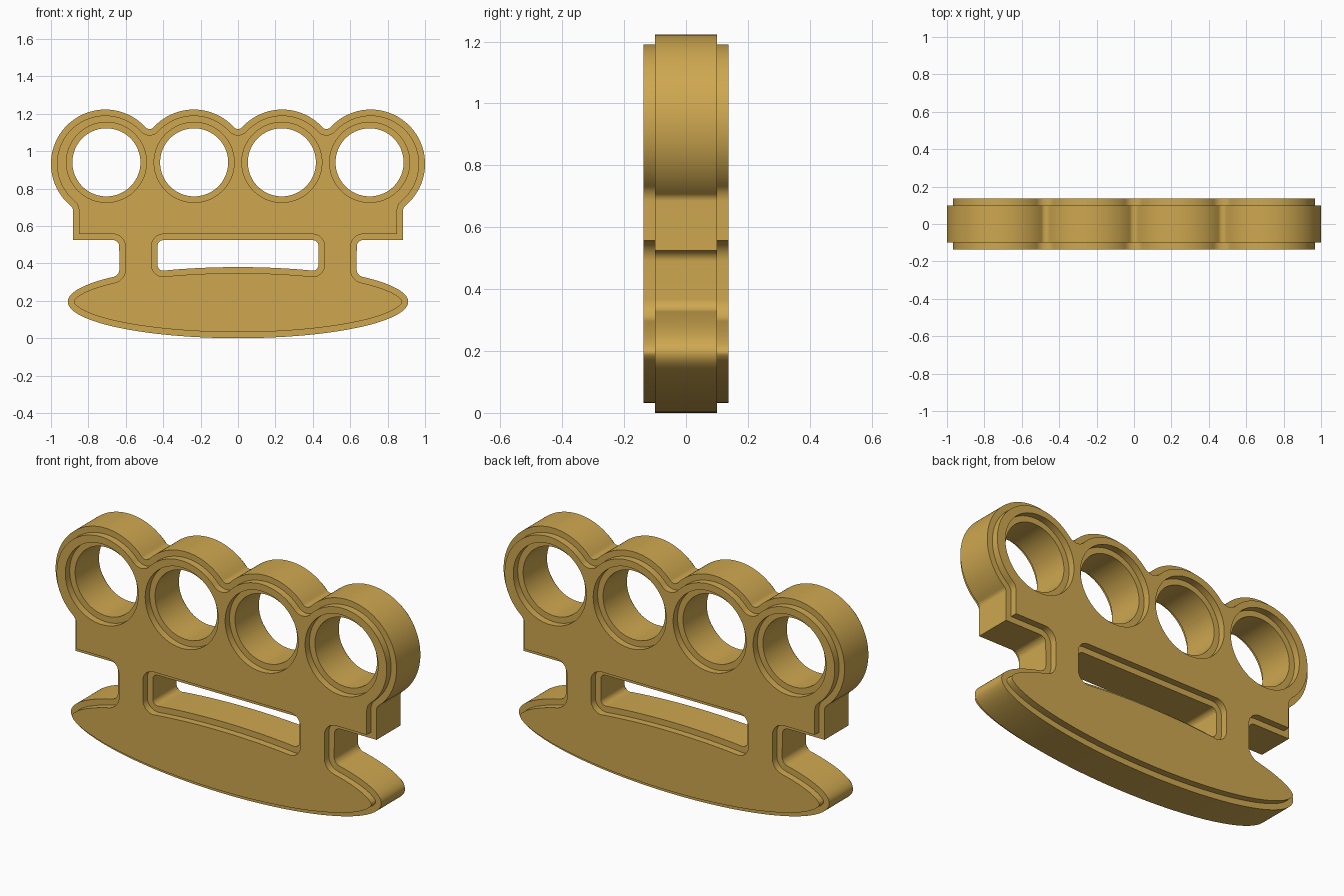
import bpy, bmesh, math
from mathutils import Vector

if "Cube" in bpy.data.objects:
    bpy.data.objects.remove(bpy.data.objects["Cube"])

RIM_Y, FACE_Y, STEP = 0.10, 0.137, 0.032    # rim half depth, face half depth, border width


def arc(cx, cz, rx, a0, a1, rz=None, step=5):
    """Points on a circular or elliptical arc, angles in degrees."""
    rz = rz or rx
    n = max(6, round(abs(a1 - a0) / step))
    angles = [math.radians(a0 + (a1 - a0) * i / n) for i in range(n + 1)]
    return [Vector((cx + rx * math.cos(a), cz + rz * math.sin(a))) for a in angles]


def clean(points):
    """Drop the doubled points where arcs join."""
    out = []
    for p in points:
        if not out or (p - out[-1]).length > 0.002:
            out.append(p)
    return out


def mirrored(half):
    half = clean(half)
    return half + [Vector((-p.x, p.y)) for p in reversed(half[1:-1])]


def offset(loop, d):
    """Mitred copy of a closed loop, moved towards the metal on its right."""
    out = []
    for i, p in enumerate(loop):
        a = (p - loop[i - 1]).normalized()
        b = (loop[(i + 1) % len(loop)] - p).normalized()
        na, nb = Vector((a.y, -a.x)), Vector((b.y, -b.x))
        out.append(p + (na + nb) * (d / (1 + na.dot(nb))))
    return out


# Outer silhouette, right half from the top valley down to the base
R, F, S, ZC = 0.2905, 0.03, 0.2365, 0.932
WALL, NECK, BAR = 0.883, 0.635, 0.525
t = math.degrees(math.acos(S / (R + F)))
valley_z = ZC + (R + F) * math.sin(math.radians(t))
u = math.degrees(math.acos((WALL + F - 3 * S) / (R + F)))
shoulder_z = ZC - (R + F) * math.sin(math.radians(u))
half = arc(0, valley_z, F, 270, 360 - t)
half += arc(S, ZC, R, 180 - t, t, step=3)
half += arc(2 * S, valley_z, F, 180 + t, 360 - t)
half += arc(3 * S, ZC, R, 180 - t, -u, step=3)
half += arc(WALL + F, shoulder_z, F, 180 - u, 180)
half += [Vector((WALL, BAR))]
half += arc(NECK + 0.035, BAR - 0.035, 0.035, 90, 180)
half += arc(NECK + 0.0395, 0.367, 0.04, 180, 257)
half += arc(0, 0.195, 0.91, 43, -90, rz=0.195, step=2)
loops = [mirrored(half)]

# Palm slot with a bowed lower edge
slot = [Vector((0, 0.524))] + arc(0.40, 0.494, 0.03, 90, 0)
slot += arc(0.40, 0.391, 0.03, 0, -90)
slot += arc(0, 0.195, 0.91, 63.9, 90, rz=0.185, step=2)
loops.append(mirrored(slot)[::-1])

# Four finger holes
for k in (-3, -1, 1, 3):
    loops.append(clean(arc(k * 0.2345, 0.94, 0.182, 0, 360, step=4))[:-1])

# Stepped walls around every loop, then flat caps front and back
bm = bmesh.new()
caps = ([], [])
for loop in loops:
    inner = offset(loop, STEP)
    section = [(inner, -FACE_Y), (inner, -RIM_Y), (loop, -RIM_Y),
               (loop, RIM_Y), (inner, RIM_Y), (inner, FACE_Y)]
    rings = [[bm.verts.new((p.x, y, p.y)) for p in pts] for pts, y in section]
    n = len(loop)
    for r0, r1 in zip(rings, rings[1:]):
        for i in range(n):
            j = (i + 1) % n
            bm.faces.new((r0[i], r0[j], r1[j], r1[i]))
    for cap, ring in zip(caps, (rings[0], rings[-1])):
        cap.extend(bm.edges.get((ring[i], ring[(i + 1) % n])) for i in range(n))
for cap, side in zip(caps, (-1, 1)):
    bmesh.ops.triangle_fill(bm, edges=cap, use_beauty=True, normal=(0, side, 0))
bmesh.ops.recalc_face_normals(bm, faces=bm.faces)

mesh = bpy.data.meshes.new("knuckle_grip")
bm.to_mesh(mesh)
bm.free()
grip = bpy.data.objects.new("knuckle_grip", mesh)
bpy.context.collection.objects.link(grip)

# Brass
brass = bpy.data.materials.new("brass")
brass.use_nodes = True
colour = (0.62, 0.39, 0.08, 1)
brass.diffuse_color = colour
brass.node_tree.nodes["Principled BSDF"].inputs["Base Color"].default_value = colour
mesh.materials.append(brass)

bpy.ops.object.select_all(action="DESELECT")
grip.select_set(True)
bpy.context.view_layer.objects.active = grip
bpy.ops.object.shade_smooth_by_angle(angle=math.radians(30))
